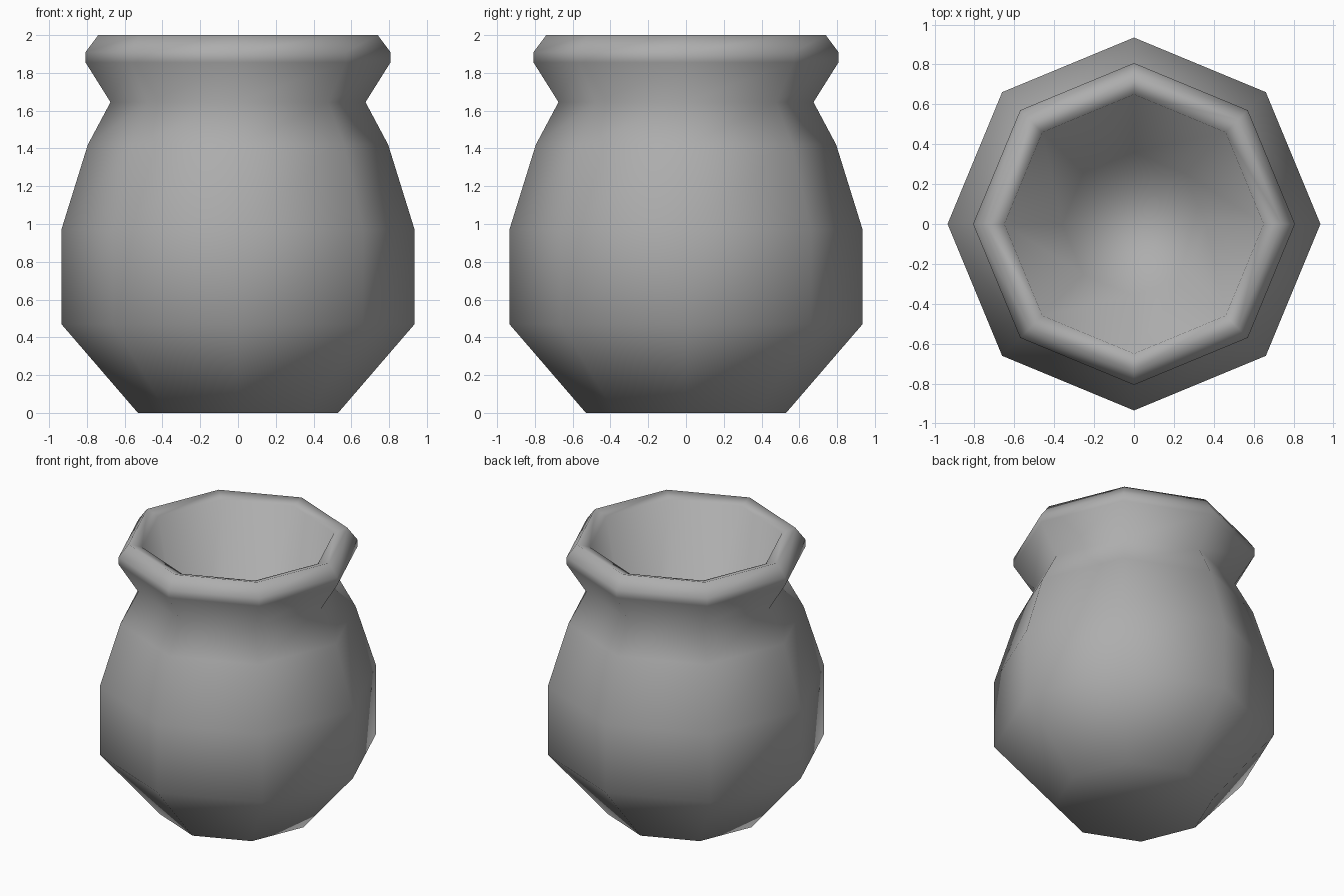
import bpy, bmesh
from math import cos, sin, pi

if "Cube" in bpy.data.objects:
    bpy.data.objects.remove(bpy.data.objects["Cube"])

SIDES = 8

# Radius/height profile: base, belly, neck, rim, then down the tapering inner wall
profile = [
    (0.53, 0.00), (0.935, 0.47), (0.935, 0.97), (0.795, 1.42),
    (0.675, 1.645), (0.807, 1.855), (0.807, 1.91), (0.74, 2.00),
    (0.65, 1.97), (0.36, 0.50),
]

bm = bmesh.new()
rings = [[bm.verts.new((r * cos(2 * pi * i / SIDES), r * sin(2 * pi * i / SIDES), z))
          for i in range(SIDES)] for r, z in profile]

# Walls between neighbouring rings
for low, high in zip(rings, rings[1:]):
    for i in range(SIDES):
        j = (i + 1) % SIDES
        bm.faces.new((low[i], low[j], high[j], high[i]))

# Underside and inner floor
bm.faces.new(rings[0][::-1])
bm.faces.new(rings[-1])
bmesh.ops.recalc_face_normals(bm, faces=bm.faces)

# Soft shading over the whole octagonal pot
for f in bm.faces:
    f.smooth = True

mesh = bpy.data.meshes.new("pot")
bm.to_mesh(mesh)
bm.free()

# Mid-grey clay
clay = bpy.data.materials.new("clay")
clay.diffuse_color = (0.42, 0.42, 0.42, 1)
clay.use_nodes = True
clay.node_tree.nodes["Principled BSDF"].inputs["Base Color"].default_value = clay.diffuse_color
mesh.materials.append(clay)
bpy.context.collection.objects.link(bpy.data.objects.new("pot", mesh))
